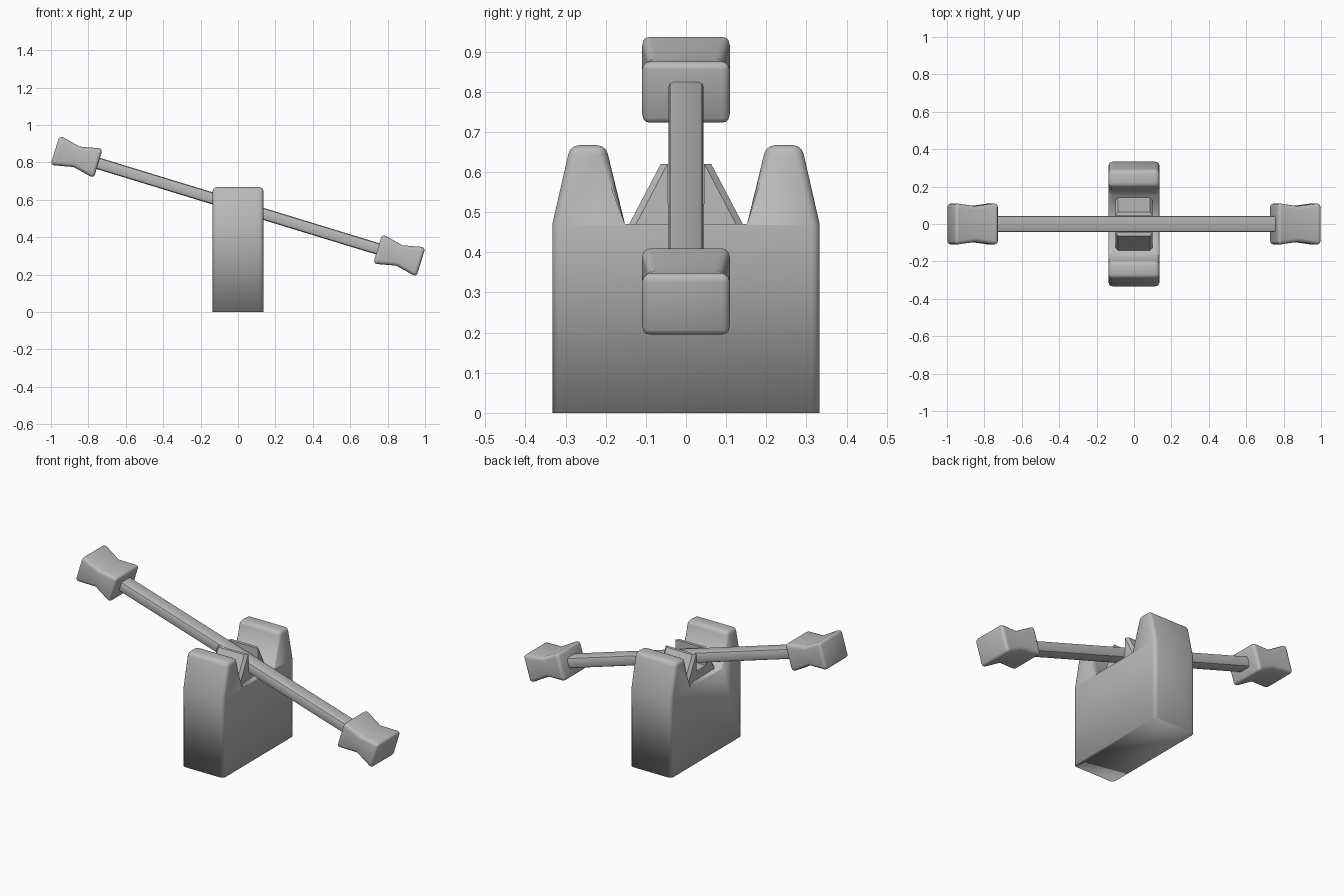
import bpy, bmesh, math
from mathutils import Matrix, Vector

cube = bpy.data.objects.get("Cube")
if cube:
    bpy.data.objects.remove(cube, do_unlink=True)

GREY = (0.5, 0.5, 0.5, 1.0)
mat = bpy.data.materials.new("plain_grey")
mat.use_nodes = True
mat.diffuse_color = GREY
mat.node_tree.nodes["Principled BSDF"].inputs["Base Color"].default_value = GREY

TILT = Matrix.Translation((0, 0, 0.566)) @ Matrix.Rotation(math.radians(17), 4, 'Y')


def finish(bm, name, matrix=Matrix(), sharp=None):
    """Turn a bmesh into a smooth shaded object."""
    bmesh.ops.recalc_face_normals(bm, faces=bm.faces)
    mesh = bpy.data.meshes.new(name)
    bm.to_mesh(mesh)
    bm.free()
    mesh.materials.append(mat)
    obj = bpy.data.objects.new(name, mesh)
    bpy.context.collection.objects.link(obj)
    obj.matrix_world = matrix
    mesh.shade_smooth()
    if sharp:
        mesh.set_sharp_from_angle(angle=math.radians(sharp))
    return obj


def round_edges(bm, edges, width, segments=3):
    bmesh.ops.bevel(bm, geom=edges, offset=width, segments=segments,
                    profile=0.5, affect='EDGES', clamp_overlap=True)


def extrude_profile(half, depth):
    """Mirror a half outline in y and extrude it along x."""
    outline = half + [(-y, z) for y, z in reversed(half)]
    bm = bmesh.new()
    face = bm.faces.new([bm.verts.new((-depth, y, z)) for y, z in outline])
    new = bmesh.ops.extrude_face_region(bm, geom=[face])["geom"]
    bmesh.ops.translate(bm, vec=(2 * depth, 0, 0),
                        verts=[v for v in new if isinstance(v, bmesh.types.BMVert)])
    return bm


# Base block with two tapered towers
SEAT = 0.47
bm = extrude_profile([(0.333, 0), (0.333, SEAT), (0.288, 0.667),
                      (0.2, 0.667), (0.152, SEAT)], 0.136)


def base_edge_is_round(e):
    a, b = (v.co for v in e.verts)
    across = abs(a.x - b.x) > 0.01
    low = max(a.z, b.z) < SEAT + 0.01
    slot_floor = low and max(abs(a.y), abs(b.y)) < 0.2
    ground = max(a.z, b.z) < 0.01
    return not (ground or slot_floor or (across and low))


round_edges(bm, [e for e in bm.edges if base_edge_is_round(e)], 0.022)
finish(bm, "base")

# Pivot cradle with a slot for the beam
bm = extrude_profile([(0.147, SEAT - 0.01), (0.063, 0.62), (0.045, 0.62),
                      (0.045, 0.52)], 0.1)
slopes = [e for e in bm.edges
          if abs(e.verts[0].co.x - e.verts[1].co.x) < 0.01
          and abs(e.verts[0].co.y - e.verts[1].co.y) > 0.05
          and abs(e.verts[0].co.z - e.verts[1].co.z) > 0.05]
round_edges(bm, slopes, 0.015, 1)
finish(bm, "pivot_cradle", sharp=30)

# Tilted beam
bm = bmesh.new()
bmesh.ops.create_cube(bm, size=1)
bmesh.ops.scale(bm, vec=(1.64, 0.088, 0.062), verts=bm.verts)
round_edges(bm, [e for e in bm.edges
                 if abs(e.verts[0].co.x - e.verts[1].co.x) > 0.1], 0.014, 2)
finish(bm, "beam", TILT, 40)

# Pinched weight at each end of the beam
for side, name in ((-1, "right_weight"), (1, "left_weight")):
    bm = bmesh.new()
    rings = []
    for x, y, z in ((-0.121, 0.112, 0.083), (0, 0.096, 0.057), (0.121, 0.112, 0.083)):
        rings.append([bm.verts.new((x, sy * y, sz * z))
                      for sy, sz in ((1, 1), (-1, 1), (-1, -1), (1, -1))])
    for a, b in zip(rings, rings[1:]):
        for i in range(4):
            j = (i + 1) % 4
            bm.faces.new((a[i], a[j], b[j], b[i]))
    bm.faces.new(rings[0])
    bm.faces.new(rings[-1])
    waist = [e for e in bm.edges if all(abs(v.co.x) < 0.01 for v in e.verts)]
    round_edges(bm, [e for e in bm.edges if e not in waist], 0.02)
    finish(bm, name, TILT @ Matrix.Translation((side * 0.902, 0, 0)))
